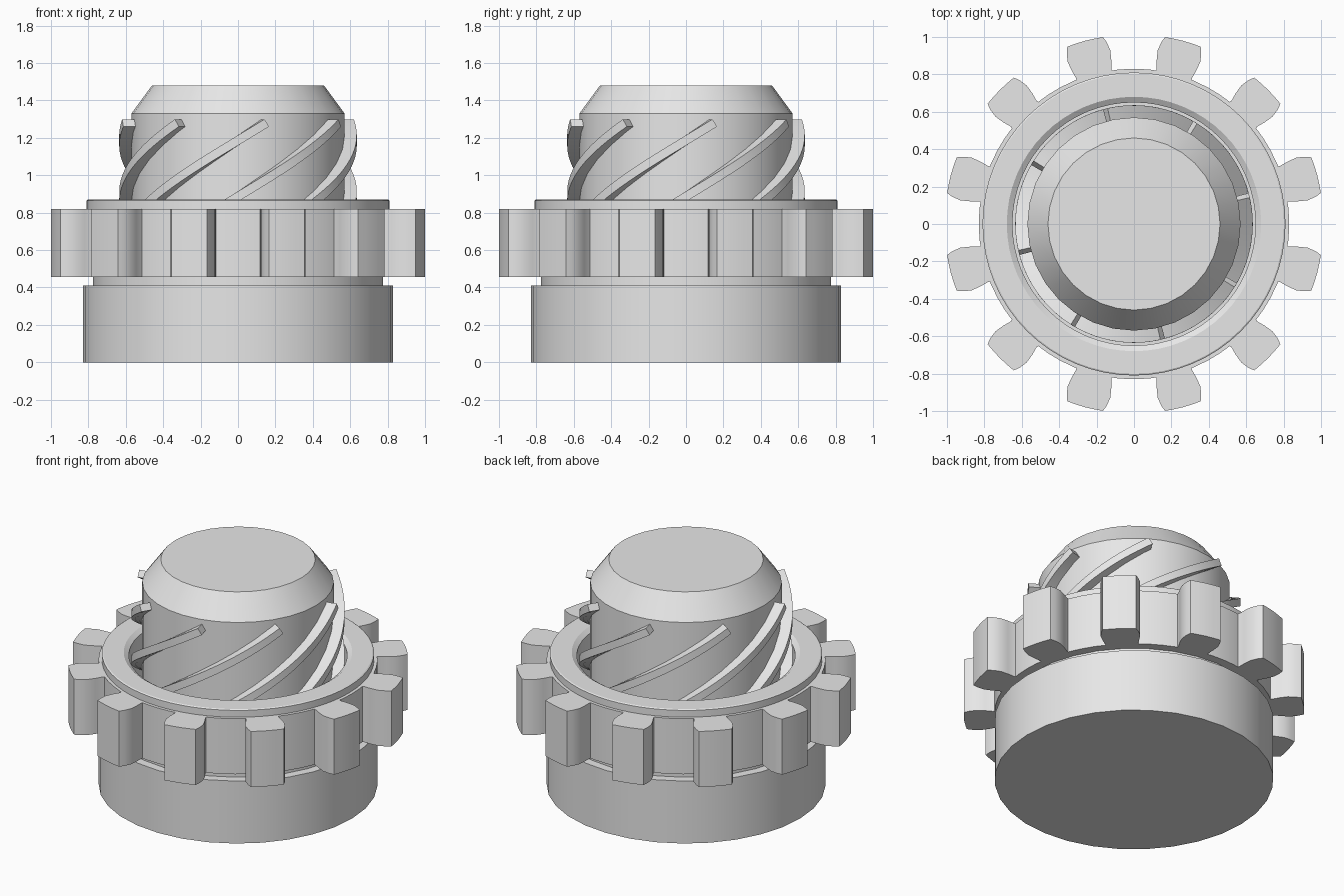
import bpy, bmesh, math

if "Cube" in bpy.data.objects:
    bpy.data.objects.remove(bpy.data.objects["Cube"])

SMOOTH_ANGLE = math.radians(30)

grey = bpy.data.materials.new("light_grey")
grey.diffuse_color = (0.8, 0.8, 0.8, 1)
grey.use_nodes = True
grey.node_tree.nodes["Principled BSDF"].inputs["Base Color"].default_value = grey.diffuse_color


def finish(name, bm):
    bmesh.ops.remove_doubles(bm, verts=bm.verts, dist=1e-5)
    bmesh.ops.recalc_face_normals(bm, faces=bm.faces)
    mesh = bpy.data.meshes.new(name)
    bm.to_mesh(mesh)
    bm.free()
    mesh.materials.append(grey)
    ob = bpy.data.objects.new(name, mesh)
    bpy.context.collection.objects.link(ob)
    bpy.ops.object.select_all(action='DESELECT')
    ob.select_set(True)
    bpy.context.view_layer.objects.active = ob
    bpy.ops.object.shade_smooth_by_angle(angle=SMOOTH_ANGLE)
    return ob


def lathe(name, profile, segments, closed=False):
    """Spin (radius, height) points around z; open ends are capped."""
    bm = bmesh.new()
    rings = []
    for r, z in profile:
        rings.append([bm.verts.new((r * math.cos(a), r * math.sin(a), z))
                      for a in (2 * math.pi * i / segments for i in range(segments))])
    pairs = list(zip(rings, rings[1:]))
    if closed:
        pairs.append((rings[-1], rings[0]))
    else:
        bm.faces.new(rings[0][::-1])
        bm.faces.new(rings[-1])
    for lo, hi in pairs:
        for i in range(segments):
            j = (i + 1) % segments
            bm.faces.new((lo[i], lo[j], hi[j], hi[i]))
    return finish(name, bm)


# Base drum with the narrower neck above it
lathe("base", [(0.83, 0), (0.83, 0.41), (0.775, 0.41), (0.775, 0.46)], 32)

# Threaded plug with tapered top
lathe("plug", [(0.57, 0.45), (0.57, 1.33), (0.46, 1.48)], 32)

# Hollow ring with raised collar and chamfered bore
lathe("ring", [(0.65, 0.455), (0.83, 0.455), (0.83, 0.82), (0.81, 0.82),
               (0.81, 0.865), (0.802, 0.87), (0.68, 0.87), (0.65, 0.85)], 64, closed=True)

# Twelve grip teeth, bulging at mid height of the flank
half = [(0.80, 0.10), (0.835, 0.098), (0.88, 0.11), (0.93, 0.118),
        (0.975, 0.111), (1.008, 0.099)]
outline = half + [(1.012, 0.05), (1.014, 0), (1.012, -0.05)]
outline += [(x, -y) for x, y in reversed(half)]
bm = bmesh.new()
for k in range(12):
    a = math.radians(15 + 30 * k)
    c, s = math.cos(a), math.sin(a)
    lo, hi = ([bm.verts.new((x * c - y * s, x * s + y * c, z)) for x, y in outline]
              for z in (0.455, 0.82))
    bm.faces.new(lo[::-1])
    bm.faces.new(hi)
    for i in range(len(outline)):
        j = (i + 1) % len(outline)
        bm.faces.new((lo[i], lo[j], hi[j], hi[i]))
finish("grip_teeth", bm)

# Eight steep helical threads, square in section
R_IN, R_OUT, STEPS = 0.56, 0.635, 28
RISE = 0.40 / math.radians(60)      # height gained per radian
SWEEP = math.radians(112)
HALF = 0.023                        # half thickness across the helix
pitch = math.atan2(RISE, 0.61)
bm = bmesh.new()
for k in range(8):
    end = math.radians(14 + 45 * k)
    rings = []
    for i in range(STEPS + 1):
        back = SWEEP * (1 - i / STEPS)
        ring = []
        for r, side in ((R_IN, -1), (R_OUT, -1), (R_OUT, 1), (R_IN, 1)):
            a = end - back - side * HALF * math.sin(pitch) / 0.61
            z = 1.28 - RISE * back + side * HALF * math.cos(pitch)
            ring.append(bm.verts.new((r * math.cos(a), r * math.sin(a), z)))
        rings.append(ring)
    bm.faces.new(rings[0][::-1])
    bm.faces.new(rings[-1])
    for p, q in zip(rings, rings[1:]):
        for i in range(4):
            j = (i + 1) % 4
            bm.faces.new((p[i], p[j], q[j], q[i]))
finish("threads", bm)
